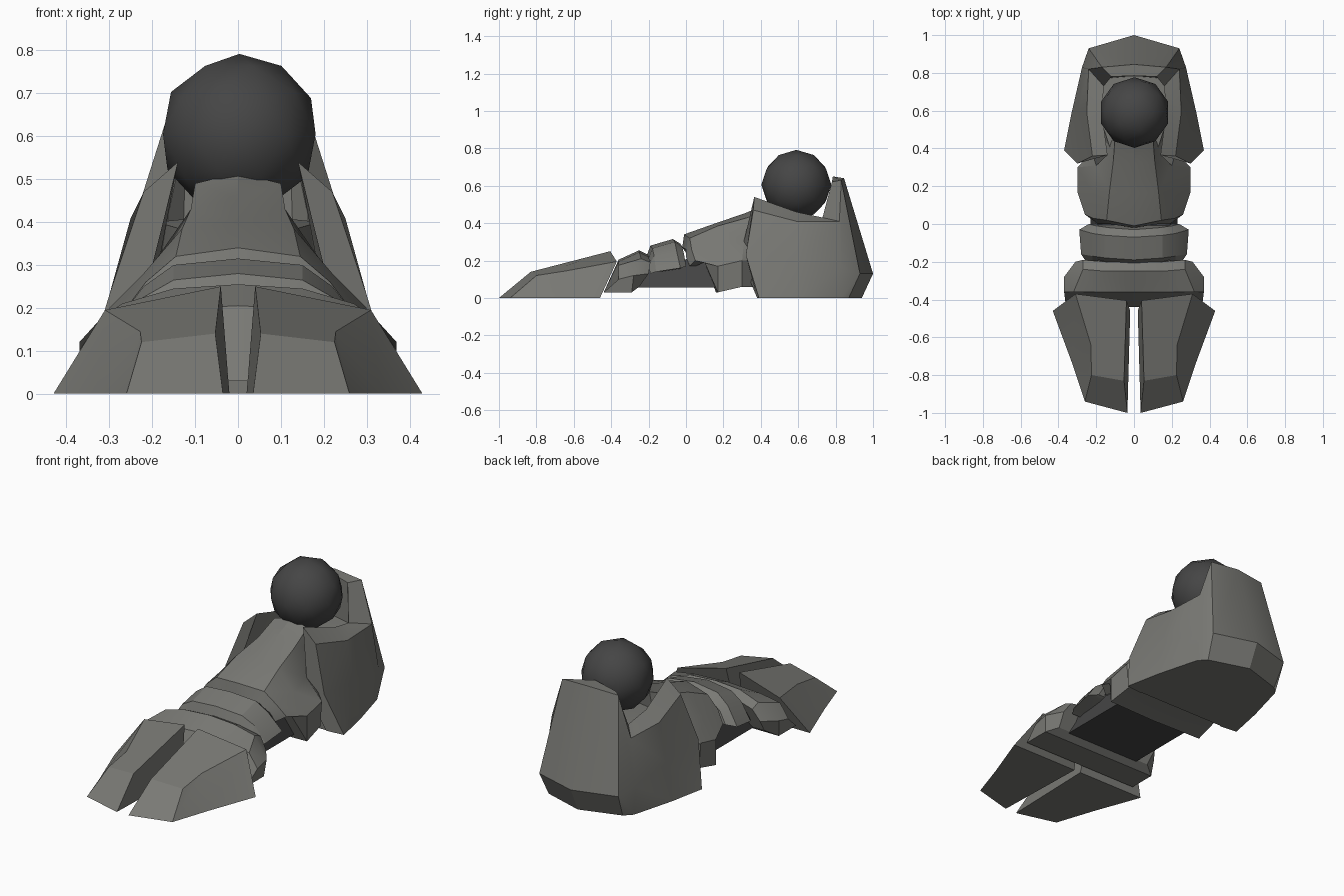
import bpy, bmesh, math
from mathutils import Vector


def material(name, rgb):
    m = bpy.data.materials.new(name)
    m.diffuse_color = (*rgb, 1)
    return m


ARMOUR = material("warm_grey", (0.19, 0.19, 0.175))
DARK = material("dark_grey", (0.06, 0.06, 0.06))


def finish(name, bm, mat, angle=25):
    bmesh.ops.remove_doubles(bm, verts=bm.verts, dist=0.0005)
    bmesh.ops.recalc_face_normals(bm, faces=bm.faces)
    me = bpy.data.meshes.new(name)
    bm.to_mesh(me)
    bm.free()
    me.materials.append(mat)
    ob = bpy.data.objects.new(name, me)
    bpy.context.collection.objects.link(ob)
    bpy.ops.object.select_all(action='DESELECT')
    ob.select_set(True)
    bpy.context.view_layer.objects.active = ob
    bpy.ops.object.shade_smooth_by_angle(angle=math.radians(angle))
    return ob


def loft(name, stations, mat, mirror=True, closed=False, caps=(True, True)):
    """Skin half profiles from station to station; mirrored across x = 0."""
    bm = bmesh.new()
    for s in ((1, -1) if mirror else (1,)):
        rows = [[bm.verts.new((x * s, y, z)) for x, y, z in st] for st in stations]
        n = len(rows[0])
        for a, b in zip(rows, rows[1:]):
            for i in range(n if closed else n - 1):
                j = (i + 1) % n
                bm.faces.new((a[i], a[j], b[j], b[i]))
        for use, row in zip(caps, (rows[0], rows[-1])):
            if use:
                bm.faces.new(row)
    return finish(name, bm, mat)


# Two toes: ground outline and raised top outline
toe_base = [(.035, -1, 0), (.26, -.94, 0), (.33, -.73, 0), (.43, -.46, 0), (.02, -.46, 0)]
toe_top = [(.053, -.83, .14), (.225, -.80, .12), (.228, -.64, .145),
           (.31, -.37, .195), (.04, -.405, .25)]
for side, s in (("right", 1), ("left", -1)):
    loft(side + "_toe", [[(x * s, y, z) for x, y, z in r] for r in (toe_base, toe_top)],
         ARMOUR, mirror=False, closed=True)

# Toe knuckle plate
loft("knuckle_plate", [
    [(0, -.36, .205), (.2, -.36, .195), (.32, -.36, .175), (.37, -.36, .10), (.36, -.44, .03), (0, -.44, .03)],
    [(0, -.25, .255), (.15, -.25, .245), (.27, -.24, .21), (.37, -.28, .12), (.36, -.29, .03), (0, -.29, .03)],
    [(0, -.20, .23), (.15, -.20, .22), (.27, -.19, .19), (.31, -.20, .13), (.30, -.25, .06), (0, -.25, .06)],
], ARMOUR)

# Middle band
loft("middle_band", [
    [(0, -.22, .20), (.13, -.21, .19), (.22, -.20, .17), (.26, -.19, .13), (0, -.19, .13)],
    [(0, -.19, .28), (.15, -.18, .265), (.22, -.17, .225), (.28, -.16, .14), (0, -.16, .14)],
    [(0, -.07, .315), (.15, -.06, .30), (.22, -.05, .25), (.29, -.03, .16), (0, -.03, .15)],
    [(0, -.03, .29), (.13, -.02, .275), (.20, -.01, .23), (.24, 0, .17), (0, 0, .17)],
], ARMOUR)

# Instep rising towards the ankle
loft("instep", [
    [(0, -.02, .27), (.13, 0, .26), (.19, 0, .22), (.21, .02, .17), (.20, .05, .17), (0, .05, .17)],
    [(0, -.01, .34), (.145, .02, .32), (.215, .03, .26), (.26, .05, .20), (.25, .10, .19), (0, .10, .19)],
    [(0, .16, .40), (.13, .17, .385), (.22, .17, .28), (.30, .17, .17), (.30, .17, .03), (0, .16, .03)],
    [(0, .32, .455), (.11, .33, .43), (.20, .31, .30), (.30, .30, .20), (.29, .30, .06), (0, .29, .06)],
    [(0, .46, .515), (.10, .46, .49), (.11, .45, .40), (.20, .40, .20), (.20, .40, .06), (0, .40, .06)],
], ARMOUR)

# Heel guard: each station runs ground, bulge, outer rim, inner rim, inner wall
loft("heel_guard", [
    [(.37, .39, 0), (.30, .32, .23), (.22, .36, .47), (.14, .365, .54), (.22, .29, .22), (.27, .38, 0)],
    [(.33, .59, 0), (.295, .59, .20), (.25, .59, .41), (.17, .59, .46), (.20, .59, .22), (.22, .59, 0)],
    [(.265, .83, 0), (.275, .83, .16), (.24, .82, .41), (.16, .73, .43), (.17, .73, .22), (.18, .73, 0)],
    [(.225, .87, 0), (.24, .93, .13), (.17, .83, .63), (.12, .78, .62), (.13, .77, .3), (.14, .77, 0)],
    [(0, .94, 0), (0, 1, .13), (0, .845, .64), (0, .785, .65), (0, .78, .3), (0, .78, 0)],
], ARMOUR, closed=True, caps=(True, False))

# Solid heel filling the guard
loft("heel_core", [
    [(0, .38, .40), (.12, .38, .38), (.28, .385, 0), (0, .385, 0)],
    [(0, .60, .42), (.19, .60, .40), (.25, .60, 0), (0, .60, 0)],
    [(0, .80, .42), (.16, .80, .40), (.20, .80, 0), (0, .80, 0)],
], ARMOUR)

# Dark flexible sole under the arch
loft("arch_sole", [
    [(0, -.24, .20), (.19, -.24, .20), (.23, -.27, .055), (0, -.27, .055)],
    [(0, .10, .21), (.19, .10, .21), (.23, .17, .055), (0, .17, .055)],
], DARK)

# Ankle ball joint
ball = bmesh.new()
bmesh.ops.create_icosphere(ball, subdivisions=2, radius=.187)
bmesh.ops.translate(ball, verts=ball.verts, vec=Vector((.003, .59, .605)))
finish("ankle_ball", ball, DARK, 60)
